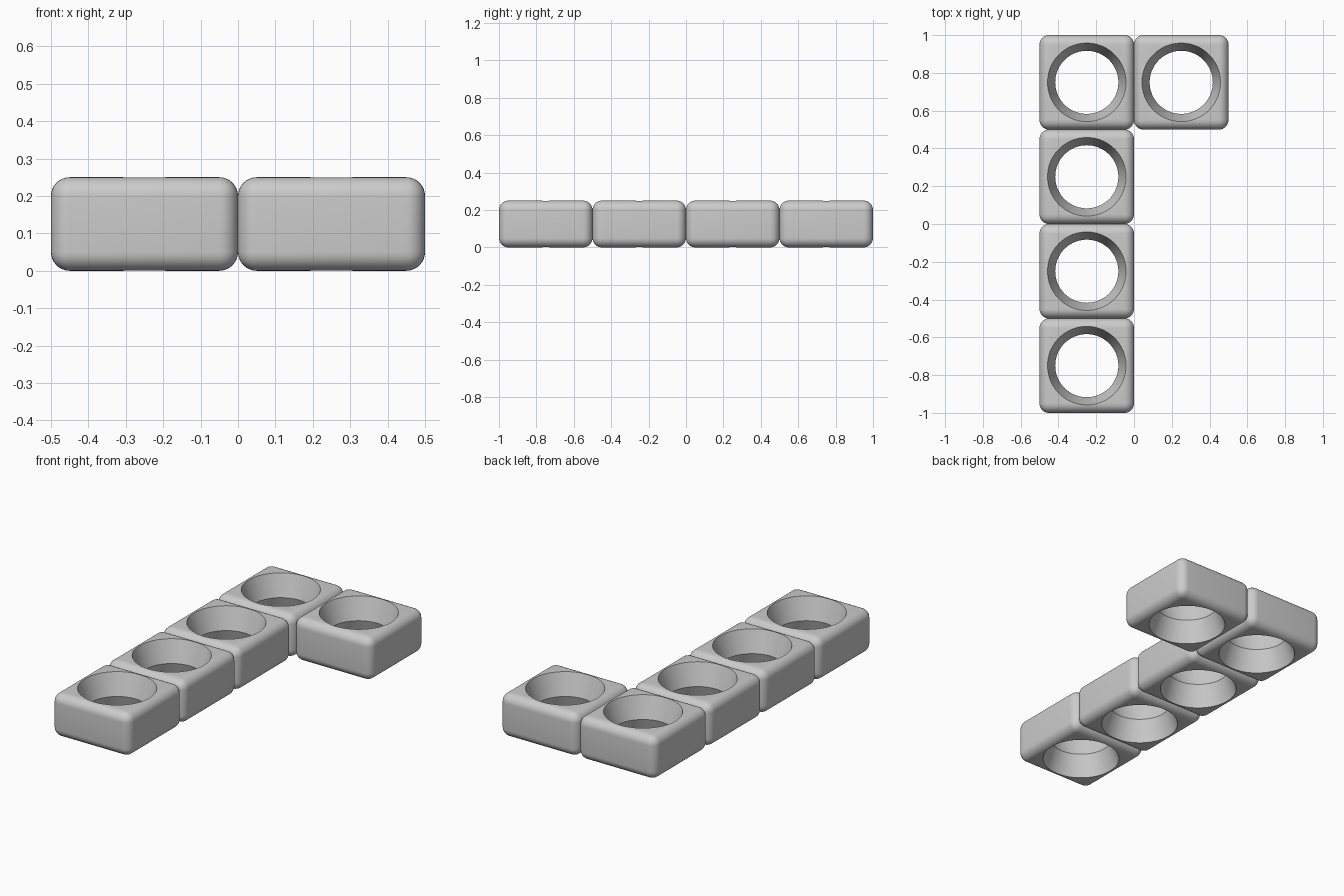
import bpy, bmesh, math

old = bpy.data.objects.get("Cube")
if old:
    bpy.data.objects.remove(old, do_unlink=True)

SIZE, HEIGHT, ROUND = 0.5, 0.25, 0.05
WAIST, RIM, MARGIN = 0.167, 0.208, 0.05

# Single grey material
grey = bpy.data.materials.new("grey")
grey.use_nodes = True
colour = (0.6, 0.6, 0.6, 1)
grey.diffuse_color = colour
grey.node_tree.nodes["Principled BSDF"].inputs["Base Color"].default_value = colour


def mesh_object(name, bm):
    mesh = bpy.data.meshes.new(name)
    bm.to_mesh(mesh)
    bm.free()
    obj = bpy.data.objects.new(name, mesh)
    bpy.context.collection.objects.link(obj)
    return obj


def lathe_solid(profile, sides=96):
    """Closed round solid from (radius, height) pairs."""
    bm = bmesh.new()
    rings = [[bm.verts.new((r * math.cos(math.tau * i / sides),
                            r * math.sin(math.tau * i / sides), z))
              for i in range(sides)] for r, z in profile]
    for low, high in zip(rings, rings[1:]):
        for i in range(sides):
            j = (i + 1) % sides
            bm.faces.new((low[i], low[j], high[j], high[i]))
    bm.faces.new(rings[0][::-1])
    bm.faces.new(rings[-1])
    return bm


# Block with rounded edges
bm = bmesh.new()
bmesh.ops.create_cube(bm, size=1)
bmesh.ops.scale(bm, vec=(SIZE, SIZE, HEIGHT), verts=bm.verts)
bmesh.ops.translate(bm, vec=(0, 0, HEIGHT / 2), verts=bm.verts)
bmesh.ops.bevel(bm, geom=bm.edges[:], offset=ROUND, segments=8,
                profile=0.5, affect='EDGES')
block = mesh_object("block_1", bm)
block.data.materials.append(grey)

# Hourglass hole, narrowest at mid height
slope = (RIM - WAIST) / (HEIGHT / 2)
wide = RIM + slope * MARGIN
cutter = mesh_object("hole_cutter", lathe_solid(
    [(wide, -MARGIN), (WAIST, HEIGHT / 2), (wide, HEIGHT + MARGIN)]))
cutter.data.materials.append(grey)
cutter.hide_render = True

cut = block.modifiers.new("hole", 'BOOLEAN')
cut.operation = 'DIFFERENCE'
cut.solver = 'EXACT'
cut.object = cutter
bpy.ops.object.select_all(action='DESELECT')
bpy.context.view_layer.objects.active = block
block.select_set(True)
bpy.ops.object.modifier_apply(modifier=cut.name)
bpy.data.objects.remove(cutter, do_unlink=True)
bpy.ops.object.shade_smooth_by_angle(angle=math.radians(30))

# Row of four blocks, plus one beside the rear block
spots = [(-0.25, -0.75 + SIZE * i) for i in range(4)] + [(0.25, 0.75)]
for n, (x, y) in enumerate(spots, 1):
    obj = block
    if n > 1:
        obj = bpy.data.objects.new(f"block_{n}", block.data)
        bpy.context.collection.objects.link(obj)
    obj.location = (x, y, 0)
